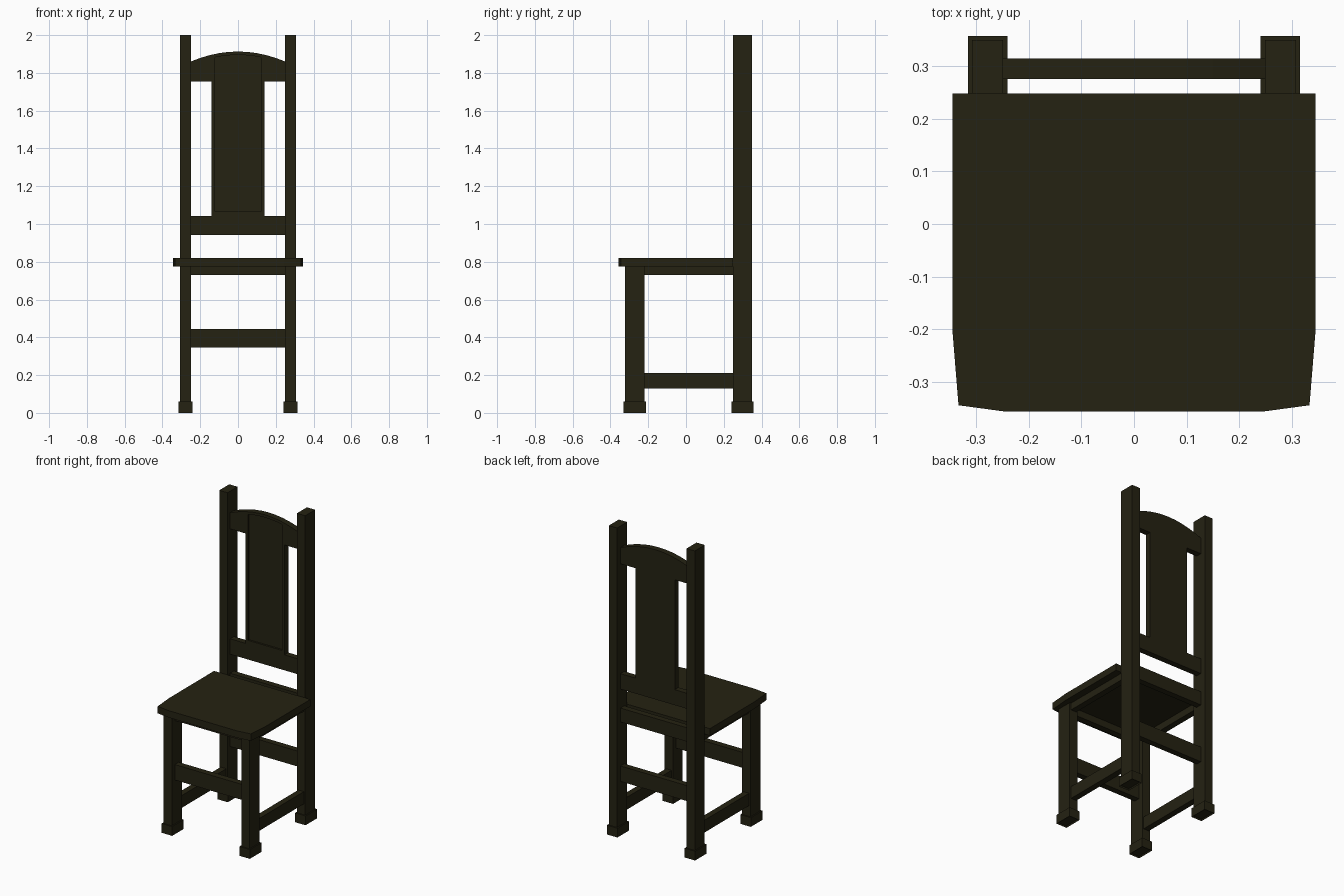
import bpy, bmesh
from mathutils import Vector

if "Cube" in bpy.data.objects:
    bpy.data.objects.remove(bpy.data.objects["Cube"], do_unlink=True)

COLOUR = (0.018, 0.016, 0.006, 1)
wood = bpy.data.materials.new("dark_wood")
wood.use_nodes = True
wood.diffuse_color = COLOUR
bsdf = wood.node_tree.nodes["Principled BSDF"]
bsdf.inputs["Base Color"].default_value = COLOUR
bsdf.inputs["Roughness"].default_value = 0.8


def finish(name, bm):
    bmesh.ops.recalc_face_normals(bm, faces=bm.faces)
    mesh = bpy.data.meshes.new(name)
    bm.to_mesh(mesh)
    bm.free()
    mesh.materials.append(wood)
    obj = bpy.data.objects.new(name, mesh)
    bpy.context.scene.collection.objects.link(obj)
    return obj


def box(name, x, y, z, socket=0):
    """Box between (low, high) pairs; socket insets a shallow hollow below."""
    bm = bmesh.new()
    bmesh.ops.create_cube(bm, size=1)
    for v in bm.verts:
        v.co = Vector([r[0] if c < 0 else r[1] for c, r in zip(v.co, (x, y, z))])
    if socket:
        bmesh.ops.recalc_face_normals(bm, faces=bm.faces)
        base = min(bm.faces, key=lambda f: f.calc_center_median().z)
        bmesh.ops.inset_region(bm, faces=[base], thickness=socket, depth=0)
        bmesh.ops.translate(bm, verts=base.verts, vec=(0, 0, socket))
    return finish(name, bm)


def prism(name, points, offset):
    """Flat outline pushed along the offset."""
    bm = bmesh.new()
    face = bm.faces.new([bm.verts.new(p) for p in points])
    new = bmesh.ops.extrude_face_region(bm, geom=[face])["geom"]
    verts = [g for g in new if isinstance(g, bmesh.types.BMVert)]
    bmesh.ops.translate(bm, verts=verts, vec=offset)
    return finish(name, bm)


def arch(half, drop=0, steps=10):
    """Crest curve from +half to -half."""
    xs = [half - 2 * half * i / steps for i in range(steps + 1)]
    return [(x, 1.913 - drop - 0.85 * x * x) for x in xs]


INNER, OUTER, LIP = 0.249, 0.308, 0.008
FRONT_LEG, BACK_LEG = (-0.322, -0.22), (0.248, 0.35)
FRONT_RAIL, BACK_RAIL = (-0.291, -0.251), (0.276, 0.315)

# Legs, feet and side rails, both sides
for side, s in (("left", 1), ("right", -1)):
    def span(a, b):
        return tuple(sorted((s * a, s * b)))
    for end, y, top in (("front", FRONT_LEG, 0.775), ("back", BACK_LEG, 2)):
        box(f"{end}_leg_{side}", span(INNER, OUTER), y, (0.02, top))
        box(f"{end}_foot_{side}", span(INNER - LIP, OUTER + LIP),
            (y[0] - LIP, y[1] + LIP), (0, 0.06), socket=LIP)
    between = (FRONT_LEG[1], BACK_LEG[0])
    box(f"side_apron_{side}", span(0.258, 0.298), between, (0.73, 0.775))
    box(f"side_stretcher_{side}", span(0.258, 0.298), between, (0.13, 0.21))

# Cross rails
for end, y, top in (("front", FRONT_RAIL, 0.775), ("back", BACK_RAIL, 0.82)):
    box(f"{end}_apron", (-INNER, INNER), y, (0.73, top))
    box(f"{end}_stretcher", (-INNER, INNER), y, (0.345, 0.445))

# Seat with softened front corners
half = [(0.345, 0.248), (0.345, -0.21), (0.334, -0.345), (0.245, -0.357)]
outline = half + [(-x, y) for x, y in reversed(half)]
prism("seat", [(x, y, 0.775) for x, y in outline], (0, 0, 0.045))

# Backrest: lower rail, splat and arched crest in one outline
edge = [(INNER, 0.943), (INNER, 1.043), (0.14, 1.043), (0.14, 1.755), (INNER, 1.755)]
outline = edge + arch(INNER) + [(-x, z) for x, z in reversed(edge)]
back = prism("backrest", [(x, BACK_RAIL[0], z) for x, z in outline], (0, 0.039, 0))

# Sunken panel on the front of the splat
panel = [(-0.122, 1.067), (0.122, 1.067)] + arch(0.122, drop=0.018)
cutter = prism("panel_cutter", [(x, 0.25, z) for x, z in panel], (0, 0.038, 0))
cutter.hide_render = True
cut = back.modifiers.new("panel", "BOOLEAN")
cut.operation = "DIFFERENCE"
cut.solver = "EXACT"
cut.object = cutter
bpy.context.view_layer.update()
graph = bpy.context.evaluated_depsgraph_get()
carved = bpy.data.meshes.new_from_object(back.evaluated_get(graph))
back.modifiers.clear()
back.data = carved
bpy.data.objects.remove(cutter, do_unlink=True)
